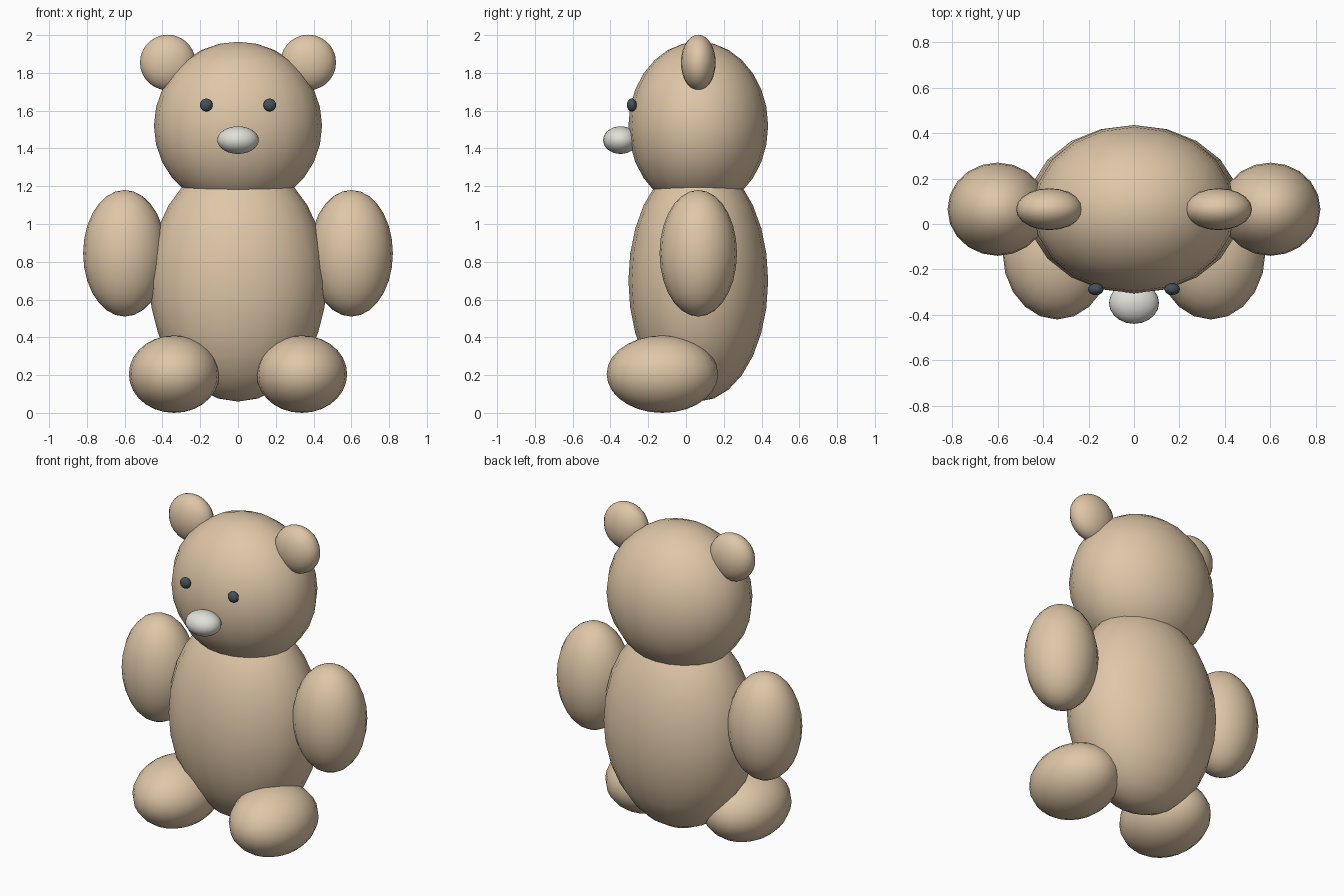
import bpy

default_cube = bpy.data.objects.get("Cube")
if default_cube:
    bpy.data.objects.remove(default_cube, do_unlink=True)


def make_material(name, colour):
    mat = bpy.data.materials.new(name)
    mat.use_nodes = True
    rgba = (*colour, 1.0)
    mat.diffuse_color = rgba
    for node in mat.node_tree.nodes:
        if node.type == "BSDF_PRINCIPLED":
            node.inputs["Base Color"].default_value = rgba
            node.inputs["Roughness"].default_value = 0.8
    return mat


fur = make_material("tan fur", (0.74, 0.57, 0.39))
pale = make_material("pale grey", (0.76, 0.74, 0.69))
dark = make_material("dark slate", (0.06, 0.08, 0.10))


def ellipsoid(name, centre, radii, mat):
    """Smooth stretched sphere with its size baked into the mesh."""
    bpy.ops.mesh.primitive_uv_sphere_add(segments=20, ring_count=14, radius=1, location=centre)
    obj = bpy.context.object
    obj.name = name
    obj.scale = radii
    bpy.ops.object.transform_apply(location=False, rotation=False, scale=True)
    bpy.ops.object.shade_smooth()
    obj.data.materials.append(mat)
    return obj


def pair(name, centre, radii, mat):
    """Matching parts on the left (+x) and right (-x)."""
    x, y, z = centre
    for side, sign in (("left", 1), ("right", -1)):
        ellipsoid(f"{side}_{name}", (sign * x, y, z), radii, mat)


# Torso and head
ellipsoid("body", (0, 0.065, 0.70), (0.47, 0.37, 0.64), fur)
ellipsoid("head", (0, 0.065, 1.52), (0.445, 0.37, 0.445), fur)

# Limbs and ears
pair("arm", (0.60, 0.065, 0.845), (0.22, 0.205, 0.335), fur)
pair("leg", (0.338, -0.125, 0.205), (0.24, 0.295, 0.205), fur)
pair("ear", (0.372, 0.065, 1.855), (0.147, 0.092, 0.147), fur)

# Face
ellipsoid("muzzle", (0, -0.347, 1.444), (0.11, 0.092, 0.073), pale)
pair("eye", (0.168, -0.287, 1.63), (0.034, 0.026, 0.034), dark)
